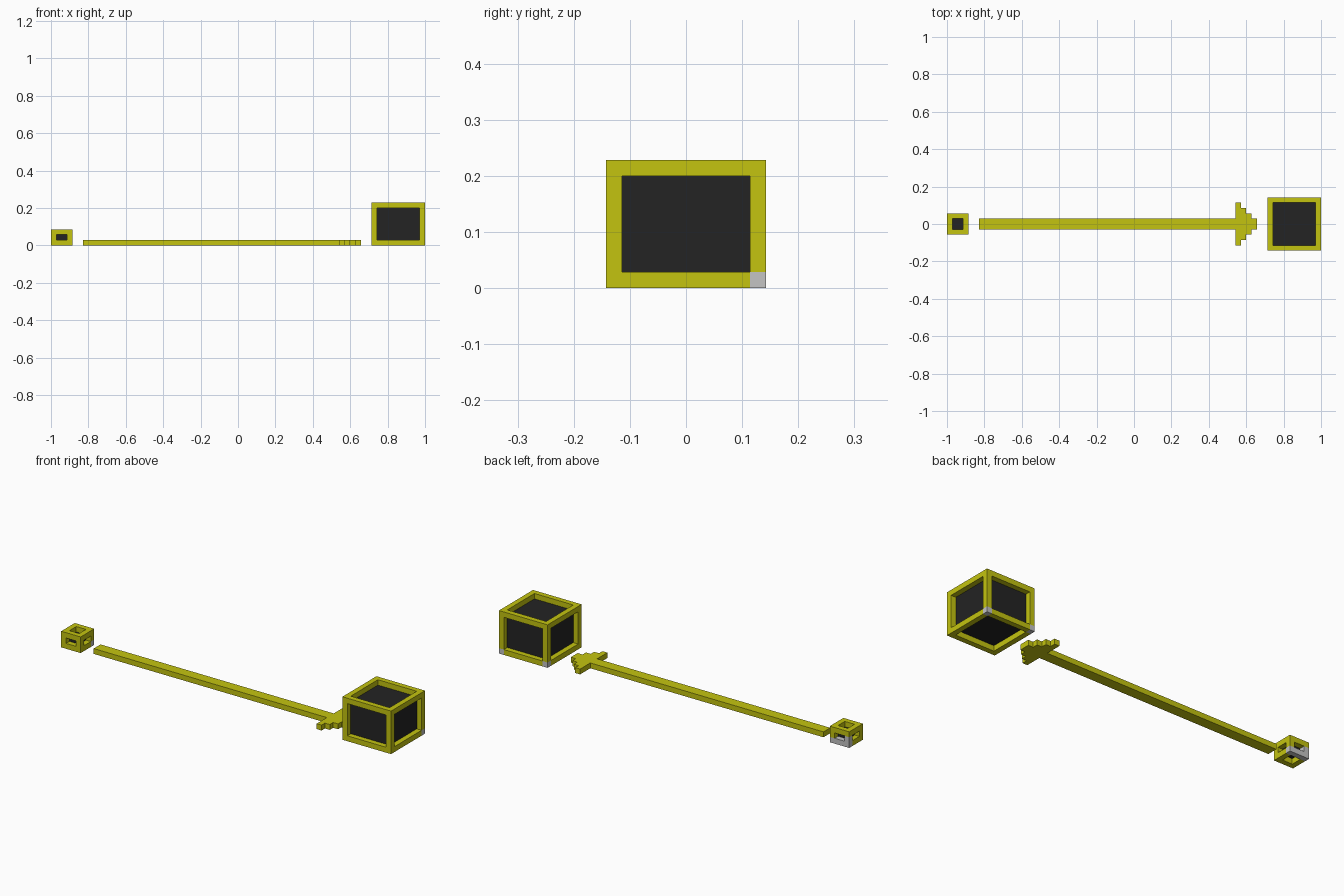
import bpy
import bmesh
from mathutils import Matrix, Vector

if "Cube" in bpy.data.objects:
    bpy.data.objects.remove(bpy.data.objects["Cube"], do_unlink=True)

U = 1 / 35      # one block
EPS = U * 0.1


def material(name, rgb):
    mat = bpy.data.materials.new(name)
    mat.use_nodes = True
    mat.diffuse_color = (*rgb, 1)
    bsdf = mat.node_tree.nodes["Principled BSDF"]
    bsdf.inputs["Base Color"].default_value = (*rgb, 1)
    bsdf.inputs["Roughness"].default_value = 0.8
    return mat


YELLOW, DARK, GREY = 0, 1, 2
MATERIALS = [material("yellow", (0.55, 0.55, 0.005)),
             material("charcoal", (0.017, 0.017, 0.017)),
             material("light_grey", (0.55, 0.55, 0.55))]


def finish(name, bm):
    mesh = bpy.data.meshes.new(name)
    bm.normal_update()
    bm.to_mesh(mesh)
    bm.free()
    for mat in MATERIALS:
        mesh.materials.append(mat)
    obj = bpy.data.objects.new(name, mesh)
    bpy.context.collection.objects.link(obj)
    return obj


def framed_box(name, x_centre, width, height, is_grey):
    """Square-barred frame around a recessed dark core; sizes in blocks."""
    bm = bmesh.new()
    size = Vector((width, width, height)) * U
    centre = Vector((x_centre, 0, height / 2)) * U
    bmesh.ops.create_cube(bm, size=1, matrix=Matrix.Translation(centre) @ Matrix.Diagonal((*size, 1)))
    bm.normal_update()

    # Inset every side, then push the middle straight in by one block
    sides = list(bm.faces)
    bmesh.ops.inset_individual(bm, faces=sides, thickness=U, depth=0, use_even_offset=True)
    panels = bmesh.ops.extrude_discrete_faces(bm, faces=sides)["faces"]
    bm.normal_update()
    for face in panels:
        bmesh.ops.translate(bm, verts=face.verts, vec=-face.normal * U)
        face.material_index = DARK

    # Cut the bars on block lines so that single blocks can be coloured
    half = width / 2
    cuts = [((x_centre - half + 1, 0, 0), (1, 0, 0)), ((x_centre + half - 1, 0, 0), (1, 0, 0)),
            ((0, half - 1, 0), (0, 1, 0)), ((0, 0, 1), (0, 0, 1)),
            ((0, 0, height - 1), (0, 0, 1))]
    for point, normal in cuts:
        bmesh.ops.bisect_plane(bm, geom=bm.verts[:] + bm.edges[:] + bm.faces[:], dist=1e-5,
                               plane_co=Vector(point) * U, plane_no=normal)
    for face in bm.faces:
        c = face.calc_center_median()
        at_back = c.y > (half - 1) * U - EPS
        if face.material_index != DARK and at_back and is_grey(c.x - x_centre * U, c.z):
            face.material_index = GREY
    return finish(name, bm)


# Large box: grey blocks at the two lower back corners
framed_box("large_box", 30, 10, 8,
           lambda x, z: z < U - EPS and abs(x) > 4 * U + EPS)

# Small box: grey lower back bar and one grey block on the post above it
framed_box("small_box", -33, 4, 3,
           lambda x, z: z < U + EPS or (z < 2 * U - EPS and x < -U + EPS))

# Arrow: stepped half outline mirrored across its length
half_outline = [(-29, 1), (19, 1), (19, 4), (20, 4), (20, 3), (21, 3),
                (21, 2), (22, 2), (22, 1), (23, 1)]
outline = half_outline + [(x, -y) for x, y in reversed(half_outline)]
bm = bmesh.new()
base = bm.faces.new([bm.verts.new((x * U, y * U, 0)) for x, y in outline])
top = bmesh.ops.extrude_face_region(bm, geom=[base], use_keep_orig=True)["geom"]
bmesh.ops.translate(bm, verts=[v for v in top if isinstance(v, bmesh.types.BMVert)], vec=(0, 0, U))
bmesh.ops.recalc_face_normals(bm, faces=bm.faces)
finish("arrow", bm)
